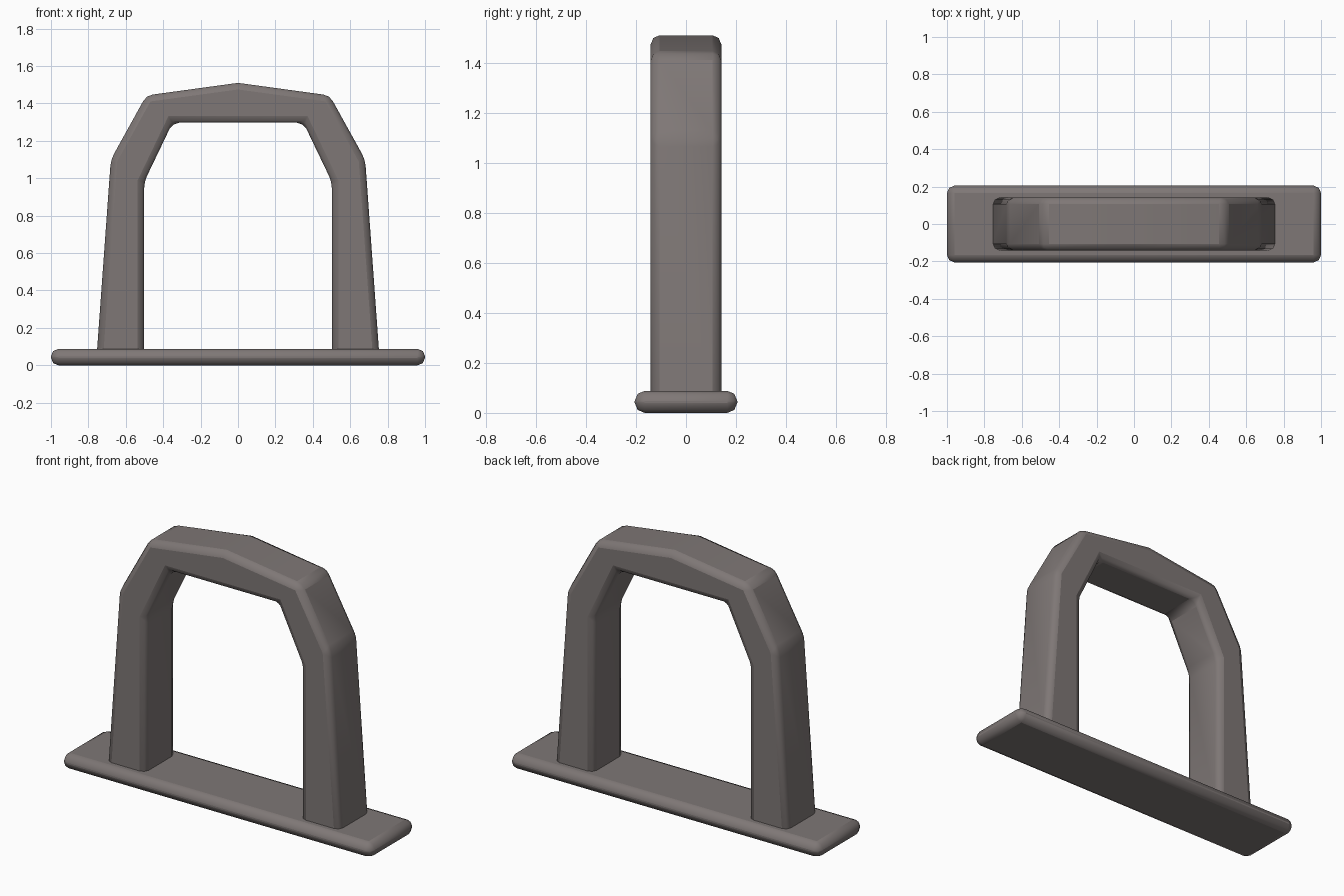
import bpy, bmesh
from math import radians

if "Cube" in bpy.data.objects:
    bpy.data.objects.remove(bpy.data.objects["Cube"])

mat = bpy.data.materials.new("warm_grey")
mat.diffuse_color = (0.21, 0.185, 0.18, 1)
mat.use_nodes = True
mat.node_tree.nodes["Principled BSDF"].inputs["Base Color"].default_value = mat.diffuse_color


def prism(name, profile, depth, bevel):
    """Extrude an XZ profile through depth in y, with rounded edges."""
    bm = bmesh.new()
    face = bm.faces.new([bm.verts.new((x, -depth / 2, z)) for x, z in profile])
    ext = bmesh.ops.extrude_face_region(bm, geom=[face])
    verts = [v for v in ext["geom"] if isinstance(v, bmesh.types.BMVert)]
    bmesh.ops.translate(bm, verts=verts, vec=(0, depth, 0))
    bmesh.ops.recalc_face_normals(bm, faces=bm.faces)
    mesh = bpy.data.meshes.new(name)
    bm.to_mesh(mesh)
    bm.free()
    ob = bpy.data.objects.new(name, mesh)
    bpy.context.collection.objects.link(ob)
    mesh.materials.append(mat)
    mod = ob.modifiers.new("rounded_edges", "BEVEL")
    mod.width = bevel
    mod.segments = 2
    mod.limit_method = "ANGLE"
    mod.angle_limit = radians(20)
    bpy.ops.object.select_all(action="DESELECT")
    ob.select_set(True)
    bpy.context.view_layer.objects.active = ob
    bpy.ops.object.shade_smooth_by_angle(angle=radians(30))
    return ob


# Flat base plate
prism("base_plate", [(-1, 0), (1, 0), (1, 0.088), (-1, 0.088)], 0.41, 0.04)

# Arch: right half of the outline, mirrored; feet sink into the plate
half = [(0, 1.51), (0.49, 1.443), (0.68, 1.10), (0.758, 0.02),
        (0.502, 0.02), (0.502, 0.98), (0.35, 1.297)]
left = [(-x, z) for x, z in reversed(half[1:])]
prism("arch", half + left, 0.282, 0.035)
